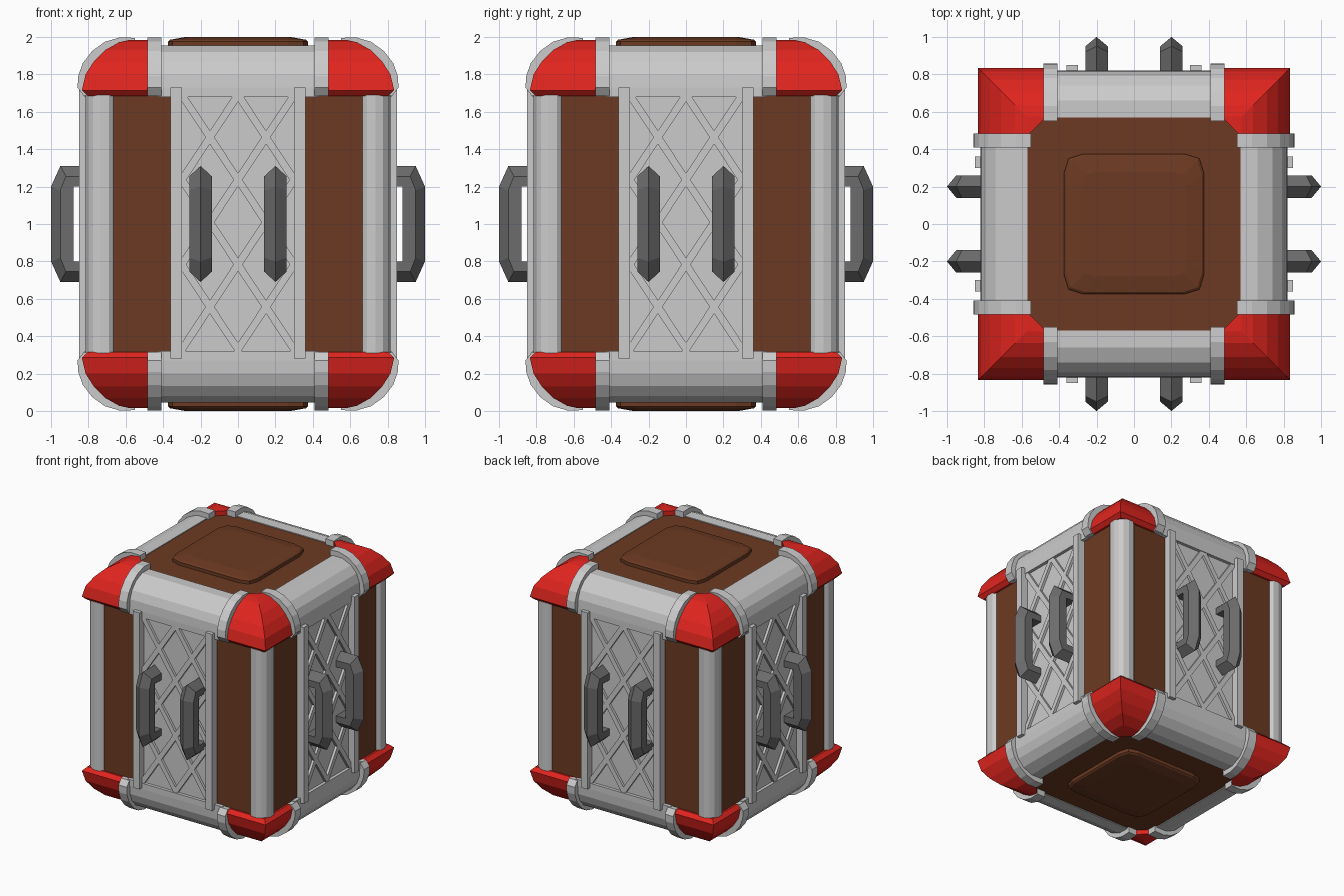
import bpy, bmesh, math
from mathutils import Matrix, Vector

if "Cube" in bpy.data.objects:
    bpy.data.objects.remove(bpy.data.objects["Cube"])


def material(name, rgb):
    m = bpy.data.materials.new(name)
    m.diffuse_color = (*rgb, 1)
    m.use_nodes = True
    m.node_tree.nodes["Principled BSDF"].inputs["Base Color"].default_value = m.diffuse_color
    return m


BROWN = material("brown", (0.15, 0.042, 0.016))
RED = material("red", (0.75, 0.018, 0.013))
DARK = material("dark_grey", (0.15, 0.15, 0.15))


def loft(name, pieces, mat=None, side=0, flip=False):
    """Skin each list of closed rings with capped ends; turn to a side, optionally flip top to bottom."""
    bm = bmesh.new()
    turn = Matrix.Rotation(side * math.pi / 2, 3, 'Z')
    for rings in pieces:
        vs = [[bm.verts.new(turn @ Vector((x, y, 2 - z if flip else z))) for x, y, z in r] for r in rings]
        n = len(vs[0])
        for a, b in zip(vs, vs[1:]):
            for i in range(n):
                j = (i + 1) % n
                bm.faces.new((a[i], a[j], b[j], b[i]))
        bm.faces.new(vs[0])
        bm.faces.new(vs[-1])
    bmesh.ops.recalc_face_normals(bm, faces=bm.faces)
    me = bpy.data.meshes.new(name)
    bm.to_mesh(me)
    bm.free()
    if mat:
        me.materials.append(mat)
    ob = bpy.data.objects.new(name, me)
    bpy.context.collection.objects.link(ob)
    return ob


def box(x0, x1, y0, y1, z0, z1):
    return [[(x0, y0, z), (x1, y0, z), (x1, y1, z), (x0, y1, z)] for z in (z0, z1)]


def along_x(profile, x0, x1):
    """Extrude a (distance outward, z) profile along x on the front side."""
    return [[(x, -d, z) for d, z in profile] for x in (x0, x1)]


# profiles of the rounded edges (distance outward, height)
BEAM = [(0.57, 1.68), (0.57, 1.955), (0.66, 1.955), (0.74, 1.92), (0.79, 1.865),
        (0.815, 1.80), (0.82, 1.73), (0.82, 1.68)]
COLLAR = [(0.55, 1.70), (0.55, 1.995), (0.63, 1.998), (0.71, 1.975), (0.78, 1.925), (0.83, 1.86),
          (0.855, 1.79), (0.858, 1.73), (0.825, 1.685), (0.74, 1.685)]
CAP = [(0.805, 1.685), (0.835, 1.715), (0.815, 1.80), (0.77, 1.87), (0.71, 1.93), (0.635, 1.972), (0.575, 1.985)]
COLUMN_HALF = [(0.60, 0.60), (0.66, 0.60), (0.66, 0.785), (0.675, 0.80), (0.69, 0.812),
               (0.735, 0.815), (0.775, 0.803)]
COLUMN = COLUMN_HALF + [(y, x) for x, y in reversed(COLUMN_HALF[1:])]

# brown core: walls (cut back at the corners) and narrower top and bottom
loft("core", [box(-0.79, 0.79, -0.7, 0.7, 0.3, 1.7), box(-0.7, 0.7, -0.79, 0.79, 0.3, 1.7),
              box(-0.6, 0.6, -0.6, 0.6, 0.052, 1.948)], BROWN)

# raised panels on top and bottom
quarter = [(0.375, 0.27), (0.35, 0.35), (0.27, 0.375)]
outline = []
for k in range(4):
    for x, y in quarter:
        p = Matrix.Rotation(k * math.pi / 2, 2) @ Vector((x, y))
        outline.append((p.x, p.y))
for flip, label in ((False, "top_panel"), (True, "bottom_panel")):
    loft(label, [[[(x * s, y * s, z) for x, y in outline]
                  for s, z in ((1, 1.92), (1, 1.975), (0.97, 1.985), (0.75, 2.0))]], BROWN, flip=flip)

# lattice bars between crossings
X_STEP, Z_LOW, Z_HIGH, ROWS = 0.15, 0.33, 1.69, 6
Z_STEP = (Z_HIGH - Z_LOW) / ROWS
bars = []
for c in range(4):
    for r in range(ROWS):
        x0, x1 = -0.30 + c * X_STEP, -0.30 + (c + 1) * X_STEP
        z0, z1 = Z_LOW + r * Z_STEP, Z_LOW + (r + 1) * Z_STEP
        if (c + r) % 2:
            z0, z1 = z1, z0
        w = 0.036  # half thickness measured along z
        bars.append([[(x0, y, z0 - w), (x1, y, z1 - w), (x1, y, z1 + w), (x0, y, z0 + w)]
                     for y in (-0.78, -0.815)])

# handle cross-section stations: ridge, side edge and inner edge
half = [((0.77, 1.31), (0.77, 1.255), (0.77, 1.20)),
        ((0.95, 1.31), (0.92, 1.255), (0.88, 1.20)),
        ((1.0, 1.20), (0.95, 1.18), (0.88, 1.195))]
stations = half + [tuple((d, 2 - z) for d, z in s) for s in reversed(half)]


def handle(cx):
    return [[(cx, -r[0], r[1]), (cx + 0.06, -s[0], s[1]), (cx + 0.06, -i[0], i[1]),
             (cx - 0.06, -i[0], i[1]), (cx - 0.06, -s[0], s[1])] for r, s, i in stations]


for k, side in enumerate(("front", "right", "back", "left")):
    # lattice panel, its rails and the handles
    loft(side + "_panel", [box(-0.31, 0.31, -0.795, -0.7, 0.3, 1.7)], side=k)
    loft(side + "_lattice", bars, side=k)
    loft(side + "_rails", [box(s * 0.33 - 0.03, s * 0.33 + 0.03, -0.85, -0.74, 0.28, 1.73)
                           for s in (-1, 1)], side=k)
    loft(side + "_handles", [handle(-0.2), handle(0.2)], DARK, side=k)
    # upright corner column
    loft(side + "_column", [[[(x, -y, z) for x, y in COLUMN] for z in (0.31, 1.69)]], side=k)
    # edge beams, collars and red corner caps, top and bottom
    for flip, level in ((False, "_top"), (True, "_bottom")):
        loft(side + level + "_beam", [along_x(BEAM, -0.43, 0.43)], side=k, flip=flip)
        loft(side + level + "_collars", [along_x(COLLAR, s * 0.41, s * 0.485) for s in (-1, 1)],
             side=k, flip=flip)
        loft(side + level + "_corner_cap",
             [[[(0.47, -0.57, z), (0.47, -w, z), (w, -w, z), (w, -0.47, z), (0.57, -0.47, z)]
               for w, z in CAP]], RED, side=k, flip=flip)
